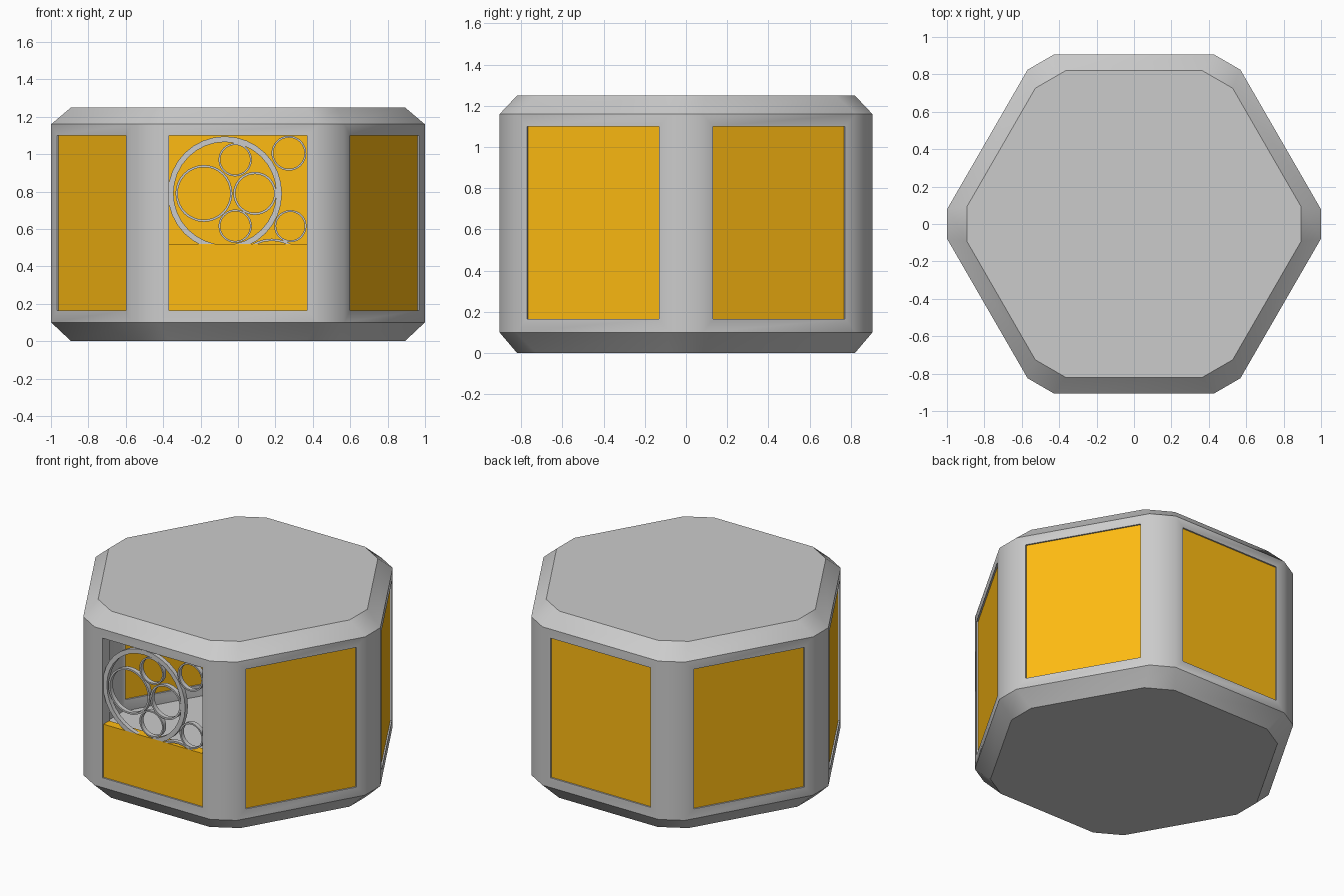
import bpy, bmesh
from math import sin, cos, pi, radians
from mathutils import Vector

if "Cube" in bpy.data.objects:
    bpy.data.objects.remove(bpy.data.objects["Cube"])

SIDES = 6
WIN_U, WIN_Z0, WIN_Z1 = 0.37, 0.165, 1.10   # window half width, bottom, top
SILL = 0.52                                 # bottom of the open part in front

orange = bpy.data.materials.new("orange")
orange.diffuse_color = (1.0, 0.5, 0.006, 1)
orange.use_nodes = True
orange.node_tree.nodes["Principled BSDF"].inputs["Base Color"].default_value = orange.diffuse_color


def pt(k, u, d, z):
    """Point on side k: u along the side, d out from the axis."""
    a = -pi / 2 + k * 2 * pi / SIDES
    return Vector((d * cos(a) - u * sin(a), d * sin(a) + u * cos(a), z))


def finish(bm, name, mat=None, smooth=None):
    bmesh.ops.remove_doubles(bm, verts=bm.verts, dist=1e-5)
    bmesh.ops.recalc_face_normals(bm, faces=bm.faces)
    me = bpy.data.meshes.new(name)
    bm.to_mesh(me)
    bm.free()
    ob = bpy.data.objects.new(name, me)
    bpy.context.collection.objects.link(ob)
    if mat:
        me.materials.append(mat)
    if smooth:
        bpy.ops.object.select_all(action='DESELECT')
        ob.select_set(True)
        bpy.context.view_layer.objects.active = ob
        bpy.ops.object.shade_smooth_by_angle(angle=radians(smooth))
    return ob


def face(bm, pts):
    return bm.faces.new([bm.verts.new(p) for p in pts])


def ring(level):
    w, d, z = level
    return [pt(k, s * w, d, z) for k in range(SIDES) for s in (-1, 1)]


def window(k, d):
    return [pt(k, -WIN_U, d, WIN_Z0), pt(k, WIN_U, d, WIN_Z0),
            pt(k, WIN_U, d, WIN_Z1), pt(k, -WIN_U, d, WIN_Z1)]


def wall(bm, lo, hi):
    """Six sides framed around windows, joined by corner strips."""
    a, b = ring(lo), ring(hi)
    n = len(a)
    for i in range(n):
        j = (i + 1) % n
        quad = [a[i], a[j], b[j], b[i]]
        if i % 2:
            face(bm, quad)
        else:
            win = window(i // 2, lo[1])
            for e in range(4):
                f = (e + 1) % 4
                face(bm, [quad[e], quad[f], win[f], win[e]])


# Hollow housing: levels are (side half width, apothem, z)
BASE, LOW = (0.365, 0.82, 0.0), (0.43, 0.905, 0.10)
HIGH, TOP = (0.43, 0.905, 1.16), (0.365, 0.82, 1.25)
IN_LOW, IN_HIGH = (0.384, 0.825, 0.09), (0.384, 0.825, 1.16)
bm = bmesh.new()
wall(bm, LOW, HIGH)
wall(bm, IN_LOW, IN_HIGH)
for lo, hi in ((BASE, LOW), (HIGH, TOP)):
    a, b = ring(lo), ring(hi)
    for i in range(len(a)):
        j = (i + 1) % len(a)
        face(bm, [a[i], a[j], b[j], b[i]])
for level in (BASE, TOP, IN_LOW, IN_HIGH):
    face(bm, ring(level))
for k in range(SIDES):
    o, i = window(k, 0.905), window(k, 0.825)
    for e in range(4):
        f = (e + 1) % 4
        face(bm, [o[e], o[f], i[f], i[e]])
finish(bm, "housing", smooth=35)

# Orange window panels; the front one only fills the lower part
for k in range(SIDES):
    bm = bmesh.new()
    top = SILL if k == 0 else WIN_Z1
    bmesh.ops.create_cube(bm, size=1)
    for v in bm.verts:
        v.co = pt(k, v.co.x * 2 * WIN_U, 0.865 + v.co.y * 0.06,
                  (WIN_Z0 + top) / 2 + v.co.z * (top - WIN_Z0))
    finish(bm, "front_lower_panel" if k == 0 else f"side_panel_{k}", orange)


def grille_ring(name, x, z, r, width, y0=-0.895, y1=-0.865, n=32):
    """Flat ring trimmed to the opening."""
    bm = bmesh.new()
    prof = [(r, y0), (r, y1), (r - width, y1), (r - width, y0)]
    for i in range(n):
        a, b = 2 * pi * i / n, 2 * pi * (i + 1) / n
        for e in range(4):
            (r0, ya), (r1, yb) = prof[e], prof[(e + 1) % 4]
            face(bm, [(x + q * cos(t), y, z + q * sin(t))
                      for q, y, t in ((r0, ya, a), (r1, yb, a), (r1, yb, b), (r0, ya, b))])
    bmesh.ops.remove_doubles(bm, verts=bm.verts, dist=1e-5)
    for co, no in (((-WIN_U, 0, 0), (-1, 0, 0)), ((WIN_U, 0, 0), (1, 0, 0)),
                   ((0, 0, SILL), (0, 0, -1)), ((0, 0, WIN_Z1), (0, 0, 1))):
        bmesh.ops.bisect_plane(bm, geom=bm.verts[:] + bm.edges[:] + bm.faces[:],
                               plane_co=co, plane_no=no, clear_outer=True)
        open_edges = [e for e in bm.edges if e.is_boundary]
        if open_edges:
            bmesh.ops.holes_fill(bm, edges=open_edges, sides=0)
    finish(bm, name, smooth=30)


# Ring grille in the front opening: x, z, radius, width
RINGS = [(-0.07, 0.79, 0.305, 0.03),
         (-0.182, 0.79, 0.152, 0.012), (0.09, 0.79, 0.115, 0.012),
         (-0.015, 0.97, 0.089, 0.01), (-0.015, 0.615, 0.089, 0.01),
         (0.272, 1.005, 0.093, 0.01), (0.28, 0.615, 0.086, 0.01),
         (0.18, 0.345, 0.203, 0.012)]
for i, (x, z, r, w) in enumerate(RINGS):
    grille_ring(f"grille_ring_{i + 1}", x, z, r, w)
